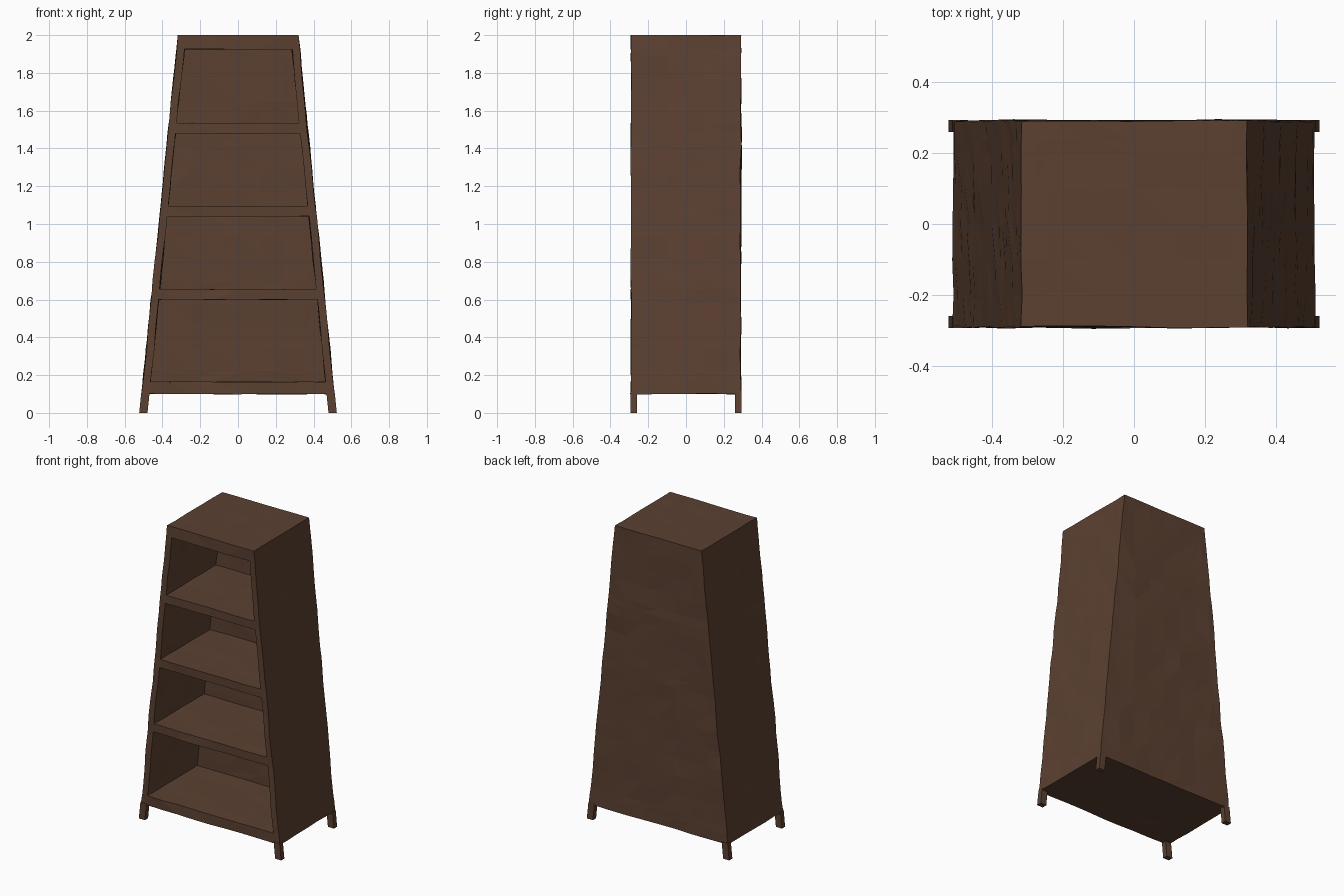
import bpy, bmesh
from mathutils import Vector, noise

if "Cube" in bpy.data.objects:
    bpy.data.objects.remove(bpy.data.objects["Cube"])

DEPTH = 0.291          # half depth
BACK = 0.235           # inner face of the back panel
WOBBLE = 0.007         # hand-hewn unevenness

wood = bpy.data.materials.new("dark_wood")
wood.diffuse_color = (0.105, 0.052, 0.031, 1)
wood.use_nodes = True
wood.node_tree.nodes["Principled BSDF"].inputs["Base Color"].default_value = wood.diffuse_color


def outer(z):
    """Half width of the tapering case at height z."""
    return 0.521 - 0.1015 * z


def inner(z):
    """Half width of the openings at height z."""
    return 0.481 - 0.1015 * z


def finish(bm, name):
    bmesh.ops.recalc_face_normals(bm, faces=bm.faces)
    me = bpy.data.meshes.new(name)
    bm.to_mesh(me)
    bm.free()
    me.materials.append(wood)
    ob = bpy.data.objects.new(name, me)
    bpy.context.collection.objects.link(ob)
    return ob


def build_case():
    # cell grid: 3 columns x 9 rows x 2 layers; the open compartments are empty cells
    zs = [0.1, 0.165, 0.60, 0.655, 1.04, 1.095, 1.48, 1.535, 1.925, 2.0]
    ys = [-DEPTH, BACK, DEPTH]

    def solid(i, j, k):
        inside = 0 <= i < 3 and 0 <= j < 2 and 0 <= k < 9
        return inside and not (i == 1 and j == 0 and k % 2 == 1)

    bm = bmesh.new()
    cache = {}

    def vert(i, j, k):
        if (i, j, k) not in cache:
            z = zs[k]
            x = (-outer(z), -inner(z), inner(z), outer(z))[i]
            cache[i, j, k] = bm.verts.new((x, ys[j], z))
        return cache[i, j, k]

    # a face wherever a solid cell meets an empty one
    for i in range(3):
        for j in range(2):
            for k in range(9):
                if not solid(i, j, k):
                    continue
                for axis in range(3):
                    for side in (0, 1):
                        n = [i, j, k]
                        n[axis] += 2 * side - 1
                        if solid(*n):
                            continue
                        quad = []
                        for a, b in ((0, 0), (1, 0), (1, 1), (0, 1)):
                            c = [i, j, k]
                            c[axis] += side
                            c[(axis + 1) % 3] += a
                            c[(axis + 2) % 3] += b
                            quad.append(vert(*c))
                        bm.faces.new(quad)

    # slice into small facets, then make the surface uneven
    def cut(co, normal):
        geom = bm.verts[:] + bm.edges[:] + bm.faces[:]
        bmesh.ops.bisect_plane(bm, geom=geom, dist=1e-4, plane_co=co, plane_no=normal)

    for n in range(1, 16):
        cut((0, 0, 0.1 + n * 0.119), (0, 0, 1))
    for n in range(-3, 4):
        cut((n * 0.12, 0, 0), (1, 0, 0))
    for n in range(-2, 3):
        cut((0, n * 0.1, 0), (0, 1, 0))
    bmesh.ops.triangulate(bm, faces=bm.faces[:])
    for v in bm.verts:
        d = noise.noise_vector(v.co * 6.3 + Vector((3.1, 7.7, 1.3)))
        v.co += Vector((d.x, d.y, d.z * 0.4)) * WOBBLE
        v.co.z = min(v.co.z, 2.0)
    finish(bm, "bookcase_body")


def build_leg(sx, sy, name):
    # short splayed leg following the slope of the side
    bm = bmesh.new()
    bmesh.ops.create_cube(bm, size=1)
    for v in bm.verts:
        z = 0.11 if v.co.z > 0 else 0.0
        x = outer(z) + 0.002 if v.co.x > 0 else outer(z) - 0.042
        y = 0.294 if v.co.y > 0 else 0.26
        v.co = (sx * x, sy * y, z)
    finish(bm, name)


build_case()
for sy, end in ((-1, "front"), (1, "back")):
    for sx, side in ((-1, "left"), (1, "right")):
        build_leg(sx, sy, f"{end}_{side}_leg")
